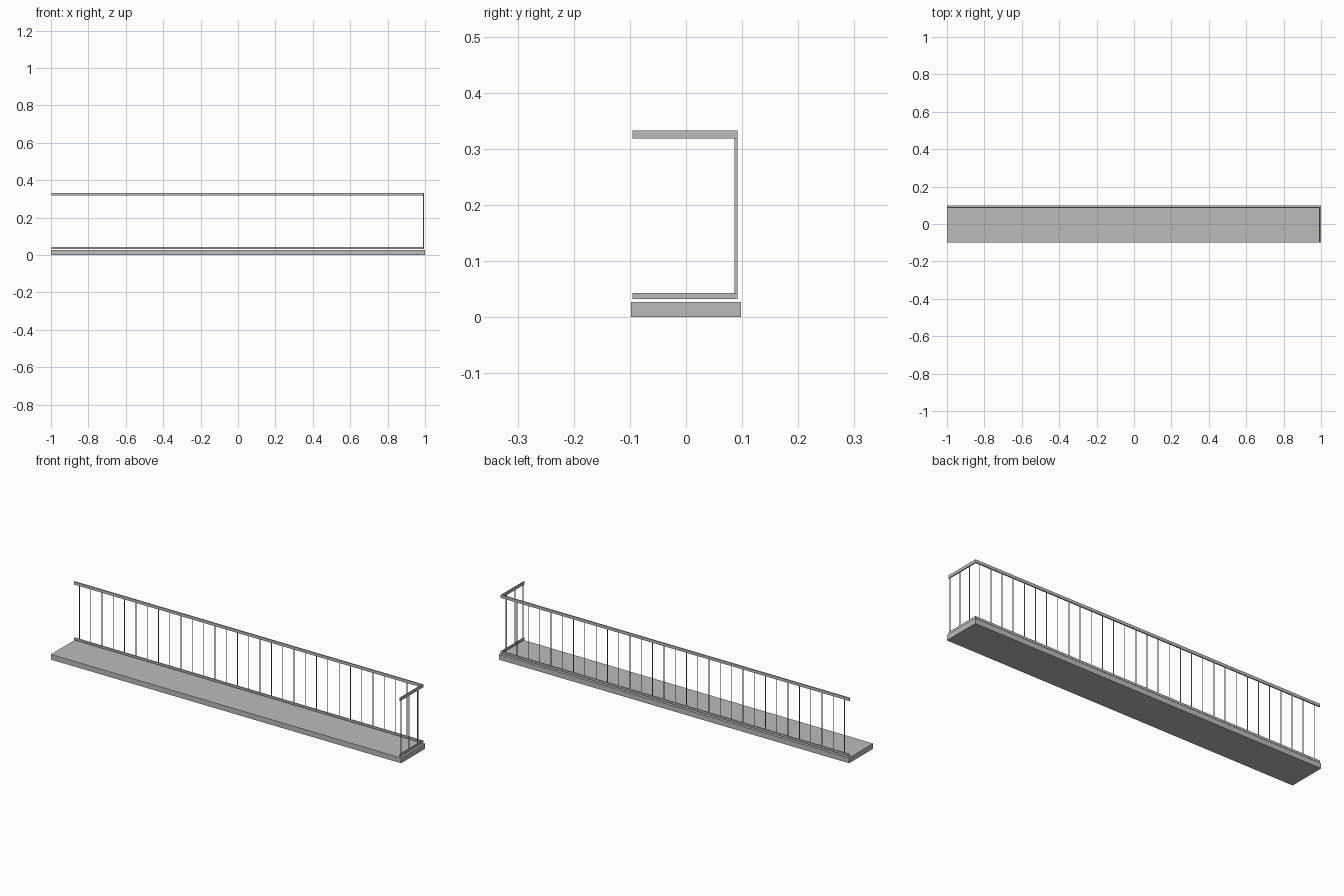
import bpy
import bmesh
from mathutils import Vector

cube = bpy.data.objects.get("Cube")
if cube:
    bpy.data.objects.remove(cube, do_unlink=True)

grey = bpy.data.materials.new("mid_grey")
grey.use_nodes = True
colour = (0.5, 0.5, 0.5, 1)
grey.diffuse_color = colour
grey.node_tree.nodes["Principled BSDF"].inputs["Base Color"].default_value = colour


def finish(name, bm):
    mesh = bpy.data.meshes.new(name)
    bm.to_mesh(mesh)
    bm.free()
    mesh.materials.append(grey)
    obj = bpy.data.objects.new(name, mesh)
    bpy.context.collection.objects.link(obj)


def box(name, low, high):
    low, high = Vector(low), Vector(high)
    bm = bmesh.new()
    bmesh.ops.create_cube(bm, size=1)
    bmesh.ops.scale(bm, vec=high - low, verts=bm.verts)
    bmesh.ops.translate(bm, vec=(low + high) / 2, verts=bm.verts)
    finish(name, bm)


def balusters(name, starts, across, height):
    # Flat upright strips, set edge-on to the rail
    bm = bmesh.new()
    for start in starts:
        a, b = Vector(start), Vector(start) + Vector(across)
        up = Vector((0, 0, height))
        bm.faces.new([bm.verts.new(p) for p in (a, b, b + up, a + up)])
    finish(name, bm)


# Floor slab
box("floor_slab", (-1, -0.098, 0), (1, 0.098, 0.027))

# Rails along the back and the left end
bar = 0.006
back, end, front = 0.092, 0.994, -0.095
bottom_top, top_bottom = 0.043, 0.318
for level, z0, z1 in (("bottom", 0.032, bottom_top), ("top", top_bottom, 0.333)):
    box(f"back_{level}_rail", (-0.998, back - bar, z0), (end, back, z1))
    box(f"side_{level}_rail", (end - bar, front, z0), (end, back - bar, z1))

# Balusters between the rails
height = top_bottom - bottom_top
balusters("back_balusters",
          [(-0.968 + i * 0.0645, back - bar, bottom_top) for i in range(31)],
          (0, bar, 0), height)
balusters("side_balusters",
          [(end - bar, -0.086 + i * 0.067, bottom_top) for i in range(3)],
          (bar, 0, 0), height)
